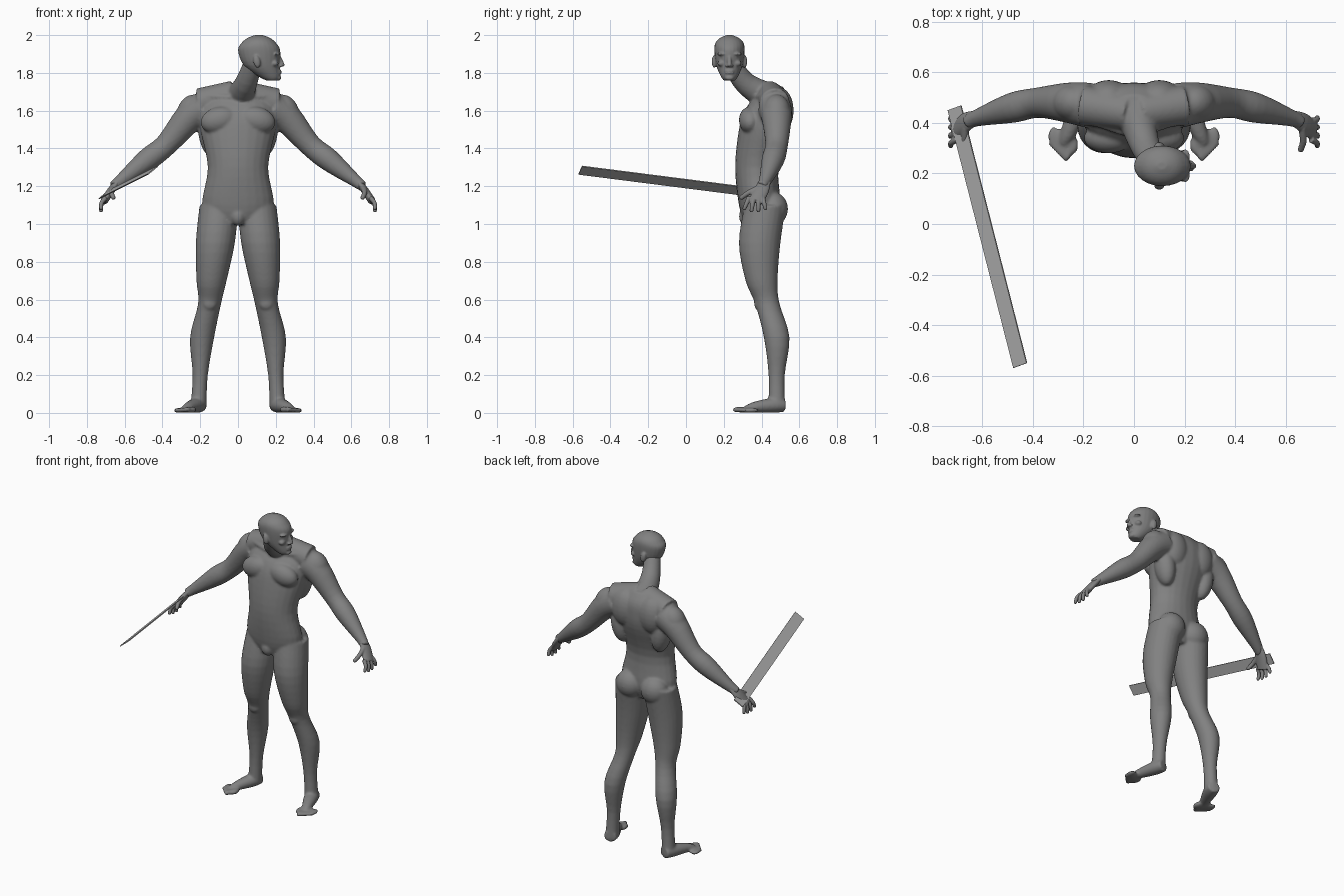
import bpy, bmesh, math
from mathutils import Matrix, Vector

default_cube = bpy.data.objects.get("Cube")
if default_cube:
    bpy.data.objects.remove(default_cube)

RIGHTWARD, BACKWARD, UPWARD = Matrix.Identity(3)
SIDES = (1, -1)


def make_material(name, value):
    material = bpy.data.materials.new(name)
    material.use_nodes = True
    colour = (value, value, value, 1)
    material.diffuse_color = colour
    shader = material.node_tree.nodes["Principled BSDF"]
    shader.inputs["Base Color"].default_value = colour
    return material


def smooth_path(points, steps=4):
    """Rounded curve through the points, any number of dimensions."""
    result = []
    last = len(points) - 1
    for index in range(last):
        start, end = points[index], points[index + 1]
        leave = (end - points[max(index - 1, 0)]) / 2
        arrive = (points[min(index + 2, last)] - start) / 2
        for step in range(steps):
            t = step / steps
            ease = t * t * (3 - 2 * t)
            bend = leave * (t * (1 - t) ** 2) - arrive * (t * t * (1 - t))
            result.append(start.lerp(end, ease) + bend)
    return result + [points[last]]


def loft(bm, centres, depths, widths, side, reference, axis=None, segments=24):
    """Skin of elliptical sections; a side of -1 mirrors it."""
    rings = []
    last = len(centres) - 1
    for index, centre in enumerate(centres):
        along = axis or (centres[min(index + 1, last)] - centres[max(index - 1, 0)]).normalized()
        deep = (reference - along * reference.dot(along)).normalized()
        wide = along.cross(deep)
        ring = []
        for segment in range(segments):
            angle = math.tau * segment / segments
            point = centre + deep * depths[index] * math.cos(angle) + wide * widths[index] * math.sin(angle)
            point.x *= side
            ring.append(bm.verts.new(point))
        rings.append(ring)
    for lower, upper in zip(rings, rings[1:]):
        for segment in range(segments):
            bm.faces.new((lower[segment - 1], lower[segment], upper[segment], upper[segment - 1]))
    bm.faces.new(rings[0])
    bm.faces.new(rings[-1])


def stack(bm, levels, facing, offset):
    """Level sections, each given as height, near edge, far edge and half width."""
    levels = smooth_path([Vector(level) for level in levels])
    centres = [facing * (near + far) / 2 + offset + UPWARD * height for height, near, far, half in levels]
    depths = [(far - near) / 2 for height, near, far, half in levels]
    widths = [half for height, near, far, half in levels]
    loft(bm, centres, depths, widths, 1, facing, UPWARD)


def limb(bm, joints, side=1, flatness=1, reference=BACKWARD, axis=None):
    """Tube through joints, each given as x, y, z and radius."""
    joints = smooth_path([Vector(joint) for joint in joints])
    centres = [joint.xyz for joint in joints]
    radii = [joint.w for joint in joints]
    loft(bm, centres, radii, [radius * flatness for radius in radii], side, reference, axis)


def digit(bm, base, knuckle, tip, thickness, side):
    """Finger or toe that tapers to a round tip."""
    limb(bm, [(*base, thickness), (*knuckle, thickness * .9), (*tip, thickness * .8)], side)
    ball(bm, tip, [thickness * .8] * 3, side)


def ball(bm, centre, radii, side=1, tilt=0):
    x, y, z = centre
    placement = Matrix.Translation((x * side, y, z)) @ Matrix.Rotation(tilt * side, 4, 'Y')
    bmesh.ops.create_uvsphere(bm, u_segments=24, v_segments=12, radius=1,
                              matrix=placement @ Matrix.Diagonal((*radii, 1)))


def finish(bm, name, material):
    bmesh.ops.recalc_face_normals(bm, faces=bm.faces)
    mesh = bpy.data.meshes.new(name)
    bm.to_mesh(mesh)
    bm.free()
    mesh.materials.append(material)
    part = bpy.data.objects.new(name, mesh)
    bpy.context.collection.objects.link(part)
    return part


def fuse(part, voxel, softness):
    """Melt overlapping volumes into one smooth skin."""
    remesh = part.modifiers.new("fuse", 'REMESH')
    remesh.mode = 'VOXEL'
    remesh.voxel_size = voxel
    remesh.use_smooth_shade = True
    soften = part.modifiers.new("soften", 'SMOOTH')
    soften.iterations = softness


skin = make_material("dark grey skin", .22)
plank_grey = make_material("light grey plank", .45)

# Torso and groin
body = bmesh.new()
stack(body, [(1, .31, .47, .12), (1.1, .28, .5, .19), (1.3, .26, .49, .16), (1.5, .28, .55, .2),
             (1.6, .31, .56, .2), (1.67, .36, .55, .16), (1.73, .4, .51, .09)], BACKWARD, Vector())
ball(body, (0, .32, 1.04), (.04, .04, .05))

# Neck, leaning forward to the turned head
limb(body, [(0, .46, 1.66, .08), (.04, .32, 1.74, .06), (.08, .24, 1.85, .05)], reference=RIGHTWARD)

for side in SIDES:
    # Chest, shoulder blade, flank, shoulder, buttock and knee
    ball(body, (.1, .34, 1.55), (.1, .06, .07), side, .25)
    ball(body, (.1, .5, 1.6), (.09, .07, .12), side)
    ball(body, (.15, .47, 1.48), (.06, .07, .13), side, .15)
    ball(body, (.25, .48, 1.6), (.07, .07, .09), side, -.5)
    ball(body, (.09, .46, 1.08), (.09, .08, .09), side)
    ball(body, (.15, .39, .58), (.04, .03, .04), side)

    # Slope from neck to shoulder, and collarbone
    limb(body, [(.02, .44, 1.69, .07), (.2, .47, 1.64, .08)], side)
    limb(body, [(.03, .36, 1.67, .015), (.21, .42, 1.68, .015)], side)

    # Arm
    limb(body, [(.18, .47, 1.61, .09), (.26, .48, 1.56, .08), (.38, .48, 1.42, .06),
                (.48, .46, 1.34, .06), (.62, .42, 1.23, .034), (.66, .4, 1.2, .028)], side)

    # Leg
    limb(body, [(.1, .42, 1.1, .11), (.12, .39, .9, .11), (.14, .4, .7, .085), (.15, .43, .58, .065),
                (.19, .48, .4, .068), (.2, .48, .2, .043), (.21, .48, .03, .045)], side, .94, axis=UPWARD)

    # Foot: heel to ball, then five toes fanned across it
    limb(body, [(.2, .52, .04, .035), (.22, .46, .04, .04), (.26, .36, .03, .028),
                (.28, .32, .02, .018)], side, 1.1, UPWARD)
    forward = Vector((.4, -.9, 0))
    outward = Vector((.9, .4, 0))
    for toe in range(5):
        thickness = .017 - toe * .001
        base = Vector((.28, .33, thickness)) + outward * (toe - 2) * .02
        tip = base + forward * (.06 - toe * .007)
        ball(body, base, [.024, .04, thickness], side)
        digit(body, base, base.lerp(tip, .5), tip, thickness, side)
fuse(finish(body, "body", skin), .0075, 6)

# Hands: palm, four fanned fingers and a thumb
for side, name in zip(SIDES, ("left_hand", "right_hand")):
    hand = bmesh.new()
    limb(hand, [(.63, .42, 1.23, .03), (.67, .4, 1.18, .04), (.71, .37, 1.12, .04)], side, .5)
    for finger in range(4):
        spread = finger - 1.5
        base = Vector((.7, .37 + spread * .024, 1.14))
        tip = Vector((.725, .365 + spread * .037, 1.07 + spread * spread * .006))
        knuckle = base.lerp(tip, .5) + RIGHTWARD * .01
        digit(hand, base, knuckle, tip, .013, side)
    digit(hand, (.665, .38, 1.19), (.67, .33, 1.165), (.66, .295, 1.14), .015, side)
    fuse(finish(hand, name, skin), .004, 3)

# Skull and jaw, facing the model's left
head = bmesh.new()
middle = BACKWARD * .23
stack(head, [(1.76, .15, .21, .03), (1.78, .11, .224, .045), (1.84, .03, .22, .07), (1.92, 0, .224, .08),
             (1.96, .02, .2, .074), (1.985, .05, .17, .05), (2, .09, .13, .015)], RIGHTWARD, middle)


def feature(x, sideways, z, radii, tilt=0):
    ball(head, middle + Vector((x, sideways, z)), radii, 1, tilt)


# Nose, lips and chin
limb(head, [(.215, .23, 1.89, .01), (.235, .23, 1.843, .012)])
feature(.235, 0, 1.842, (.013, .012, .01))
for lip_height in (1.8, 1.811):
    feature(.217, 0, lip_height, (.014, .025, .006))
feature(.21, 0, 1.773, (.02, .025, .014))

# Brows, cheeks, nostrils and ears
for side in SIDES:
    feature(.204, side * .036, 1.9, (.018, .03, .009))
    feature(.195, side * .042, 1.85, (.02, .022, .016))
    feature(.226, side * .014, 1.838, (.01, .008, .008))
    feature(.1, side * .08, 1.86, (.019, .014, .034), -.2)
fuse(finish(head, "head", skin), .005, 4)

# Thin plank held in the right hand
length_way = Vector((-.26, 1.02, -.13)).normalized()
width_way = Vector((.055, .02, .045)).normalized()
frame = Matrix((length_way, width_way, length_way.cross(width_way))).transposed().to_4x4()
plank = bmesh.new()
bmesh.ops.create_cube(plank, size=1, matrix=Matrix.Translation((-.58, -.05, 1.22)) @ frame
                      @ Matrix.Diagonal((1.06, .07, .006, 1)))
finish(plank, "plank", plank_grey)
